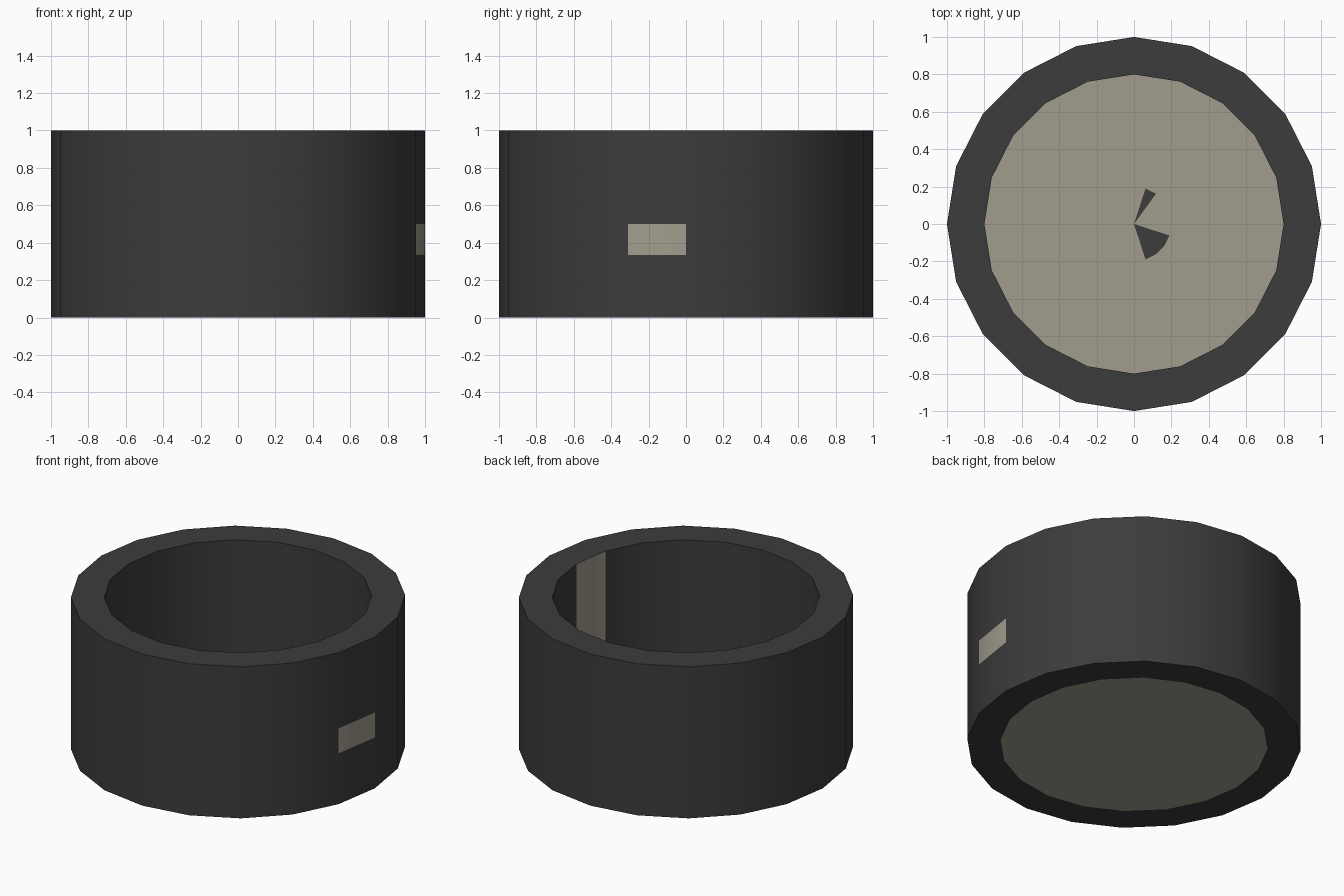
import bpy, bmesh
from math import sin, cos, radians

if "Cube" in bpy.data.objects:
    bpy.data.objects.remove(bpy.data.objects["Cube"])

SIDES = 20
FLOOR = 0.04

def material(name, rgb):
    m = bpy.data.materials.new(name)
    m.diffuse_color = (*rgb, 1)
    m.use_nodes = True
    m.node_tree.nodes["Principled BSDF"].inputs["Base Color"].default_value = m.diffuse_color
    return m

# Closed half profile (radius, height) of the tub, from under the base to the floor centre
profile = [(0, 0), (0.8, 0), (1, 0), (1, 0.335), (1, 0.5), (1, 1),
           (0.8, 1), (0.8, FLOOR), (0.2, FLOOR), (0, FLOOR)]
BASE, WINDOW, INNER_WALL, FLOOR_RING, FLOOR_FAN = 0, 3, 6, 7, 8

def is_beige(band, sector):
    if band in (BASE, FLOOR_RING):
        return True
    if band in (WINDOW, INNER_WALL):
        return sector == SIDES - 1
    if band == FLOOR_FAN:
        return sector not in (3, 16, 17, 18)
    return False

# Revolve the profile; the axis points become single vertices
bm = bmesh.new()
rings = []
for r, z in profile:
    if r == 0:
        rings.append([bm.verts.new((0, 0, z))] * SIDES)
    else:
        rings.append([bm.verts.new((r * cos(radians(360 * i / SIDES)),
                                    r * sin(radians(360 * i / SIDES)), z))
                      for i in range(SIDES)])
for band, (a, b) in enumerate(zip(rings, rings[1:])):
    for i in range(SIDES):
        j = (i + 1) % SIDES
        corners = list(dict.fromkeys((a[i], a[j], b[j], b[i])))
        bm.faces.new(corners).material_index = int(is_beige(band, i))
bmesh.ops.recalc_face_normals(bm, faces=bm.faces[:])

# Round tub with its beige floor and panels
mesh = bpy.data.meshes.new("round_tub")
bm.to_mesh(mesh)
bm.free()
mesh.materials.append(material("dark_grey", (0.045, 0.045, 0.045)))
mesh.materials.append(material("beige", (0.36, 0.335, 0.27)))
tub = bpy.data.objects.new("round_tub", mesh)
bpy.context.collection.objects.link(tub)
bpy.context.view_layer.objects.active = tub
tub.select_set(True)
bpy.ops.object.shade_smooth_by_angle(angle=radians(30))
